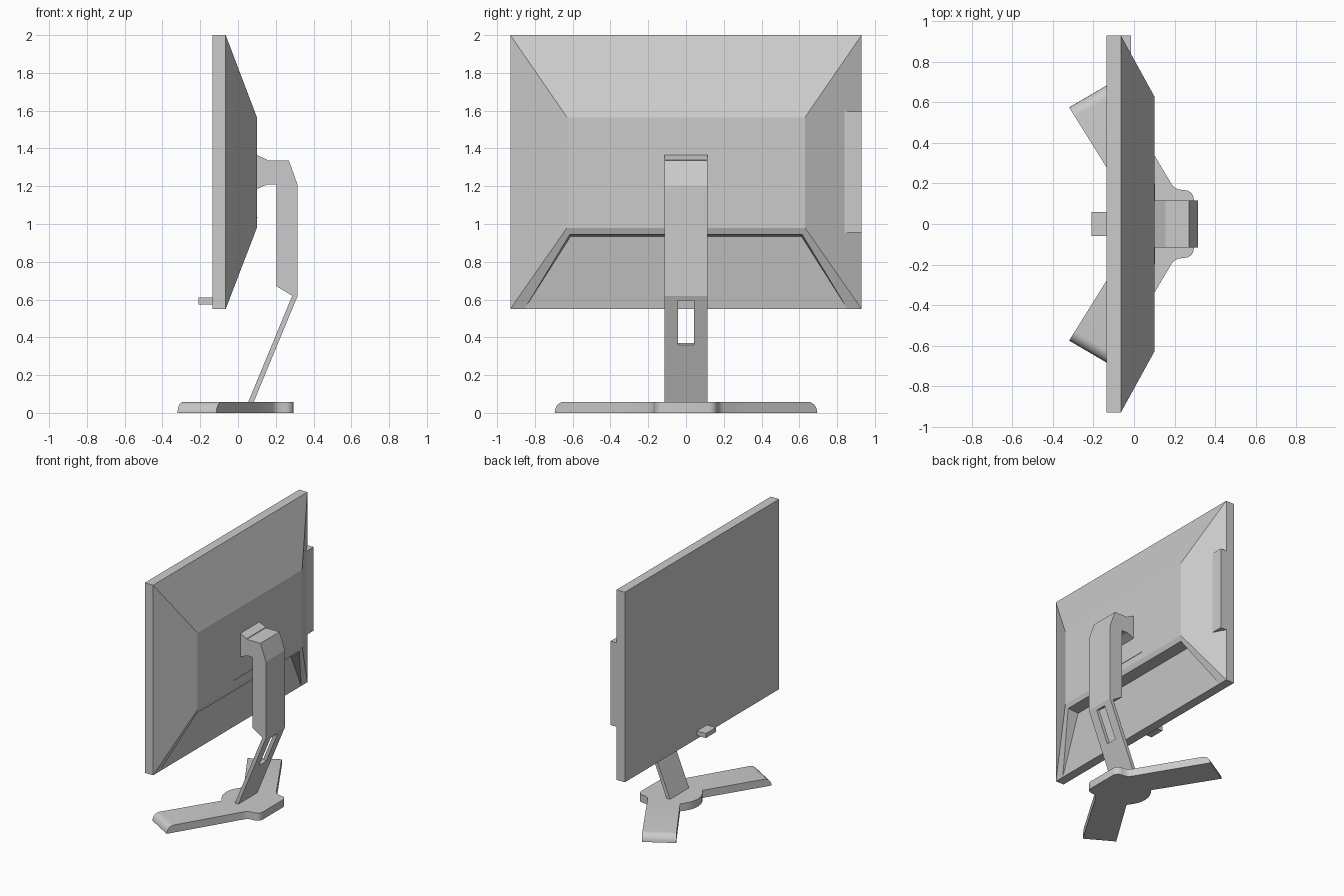
import bpy, bmesh
from math import sin, cos, pi, hypot
from mathutils import Vector

if "Cube" in bpy.data.objects:
    bpy.data.objects.remove(bpy.data.objects["Cube"], do_unlink=True)

grey = bpy.data.materials.new("light_grey")
grey.use_nodes = True
COLOUR = (0.6, 0.6, 0.6, 1)
grey.diffuse_color = COLOUR
grey.node_tree.nodes["Principled BSDF"].inputs["Base Color"].default_value = COLOUR


def finish(name, bm):
    bmesh.ops.recalc_face_normals(bm, faces=bm.faces)
    mesh = bpy.data.meshes.new(name)
    bm.to_mesh(mesh)
    bm.free()
    mesh.materials.append(grey)
    obj = bpy.data.objects.new(name, mesh)
    bpy.context.collection.objects.link(obj)
    return obj


def loft(name, rings):
    """Join rings of equal length and cap both ends."""
    bm = bmesh.new()
    loops = [[bm.verts.new(p) for p in ring] for ring in rings]
    n = len(loops[0])
    for a, b in zip(loops, loops[1:]):
        for i in range(n):
            j = (i + 1) % n
            bm.faces.new((a[i], a[j], b[j], b[i]))
    bm.faces.new(loops[0])
    bm.faces.new(loops[-1])
    return finish(name, bm)


def profile(name, points, half_width):
    """Extrude an (x, z) outline evenly across y."""
    return loft(name, [[(x, y, z) for x, z in points] for y in (-half_width, half_width)])


def box(name, x0, x1, y0, y1, z0, z1):
    return loft(name, [[(x0, y0, z), (x1, y0, z), (x1, y1, z), (x0, y1, z)] for z in (z0, z1)])


# Screen with sloped back housing and a recess in the lower slope
FRONT, RIM, BACK = -0.135, -0.065, 0.10
LOW, HIGH, WIDE = 0.55, 2.0, 0.93
bm = bmesh.new()


def pair(x, y, z):
    return [bm.verts.new((x, s * y, z)) for s in (-1, 1)]


front_low, front_high = pair(FRONT, WIDE, LOW), pair(FRONT, WIDE, HIGH)
rim_low, rim_high = pair(RIM, WIDE, LOW), pair(RIM, WIDE, HIGH)
back_low, back_high = pair(BACK, 0.63, 0.98), pair(BACK, 0.63, 1.565)
lip = pair(RIM + (BACK - RIM) * (0.945 - LOW) / (0.98 - LOW), 0.615, 0.945)
floor_top = pair(0.0, 0.61, 0.935)
floor_low = pair(RIM, 0.855, LOW)


def bridge(a, b):
    bm.faces.new((a[0], a[1], b[1], b[0]))


for a, b in ((front_low, front_high), (front_high, rim_high), (rim_high, back_high),
             (back_high, back_low), (back_low, lip), (lip, floor_top),
             (floor_top, floor_low)):
    bridge(a, b)
bm.faces.new((front_low[0], rim_low[0], floor_low[0], floor_low[1], rim_low[1], front_low[1]))
for i in (0, 1):
    bm.faces.new((front_low[i], rim_low[i], rim_high[i], front_high[i]))
    bm.faces.new((rim_low[i], back_low[i], back_high[i], rim_high[i]))
    bm.faces.new((rim_low[i], floor_low[i], lip[i], back_low[i]))
    bm.faces.new((lip[i], floor_low[i], floor_top[i]))
finish("screen_housing", bm)

# Small parts on the housing
box("side_port_block", RIM, -0.015, 0.84, WIDE, 0.955, 1.595)
box("front_tab", -0.21, FRONT, -0.06, 0.06, 0.575, 0.61)
box("back_seam", BACK - 0.002, BACK + 0.003, -0.2, 0.2, 1.033, 1.038)

# Mount and upright neck
profile("screen_mount", [(0.10, 1.185), (0.155, 1.21), (0.155, 1.34), (0.10, 1.365)], 0.115)
profile("neck", [(0.155, 1.21), (0.205, 1.21), (0.205, 0.67), (0.287, 0.62), (0.316, 0.62),
                 (0.316, 1.205), (0.27, 1.335), (0.155, 1.335)], 0.115)

# Slanted lower neck with a cable slot
top, foot = Vector((0.316, 0, 0.62)), Vector((0.08, 0, 0.05))
along = (top - foot).normalized()
normal = Vector((along.z, 0, -along.x))
lower = profile("lower_neck", [(0.316, 0.62), (0.287, 0.62), (0.051, 0.05), (0.08, 0.05)], 0.115)


def on_back(z):
    return foot + along * ((z - foot.z) / along.z)


corners = [on_back(z) + normal * d for z, d in ((0.36, 0.05), (0.36, -0.06), (0.595, -0.06), (0.595, 0.05))]
cutter = profile("slot_cutter", [(p.x, p.z) for p in corners], 0.043)
cutter.hide_render = True
cutter.hide_viewport = True
cut = lower.modifiers.new("slot", "BOOLEAN")
cut.operation = "DIFFERENCE"
cut.solver = "EXACT"
cut.object = cutter

# Two-armed base with rounded hub and rolled arm ends
THICK, ROLL = 0.058, 0.055
edge = Vector((-0.53, 0.85)).normalized()


def base_ring(angle):
    z, inset = THICK * sin(angle), ROLL * (1 - cos(angle))
    half = [(-0.1, 0.0)]
    half += [(0.08 - 0.18 * cos(a), 0.18 * sin(a)) for a in (0.2, 0.4, 0.6)]
    half += [(-0.045, 0.135)]
    half += [(x - edge.x * inset, y - edge.y * inset) for x, y in ((-0.32, 0.575), (-0.115, 0.695))]
    half += [(0.1, 0.34), (0.185, 0.197), (0.2, 0.18), (0.22, 0.17)]
    half += [(0.25 + 0.045 * sin(a), 0.122 + 0.045 * cos(a)) for a in (0, pi / 8, pi / 4, pi * 3 / 8, pi / 2)]
    mirrored = [(x, -y) for x, y in reversed(half[1:])]
    return [(x, y, z) for x, y in half + mirrored]


base = loft("base", [base_ring(i * pi / 12) for i in range(7)])
bpy.ops.object.select_all(action="DESELECT")
base.select_set(True)
bpy.context.view_layer.objects.active = base
bpy.ops.object.shade_smooth_by_angle(angle=0.5)
